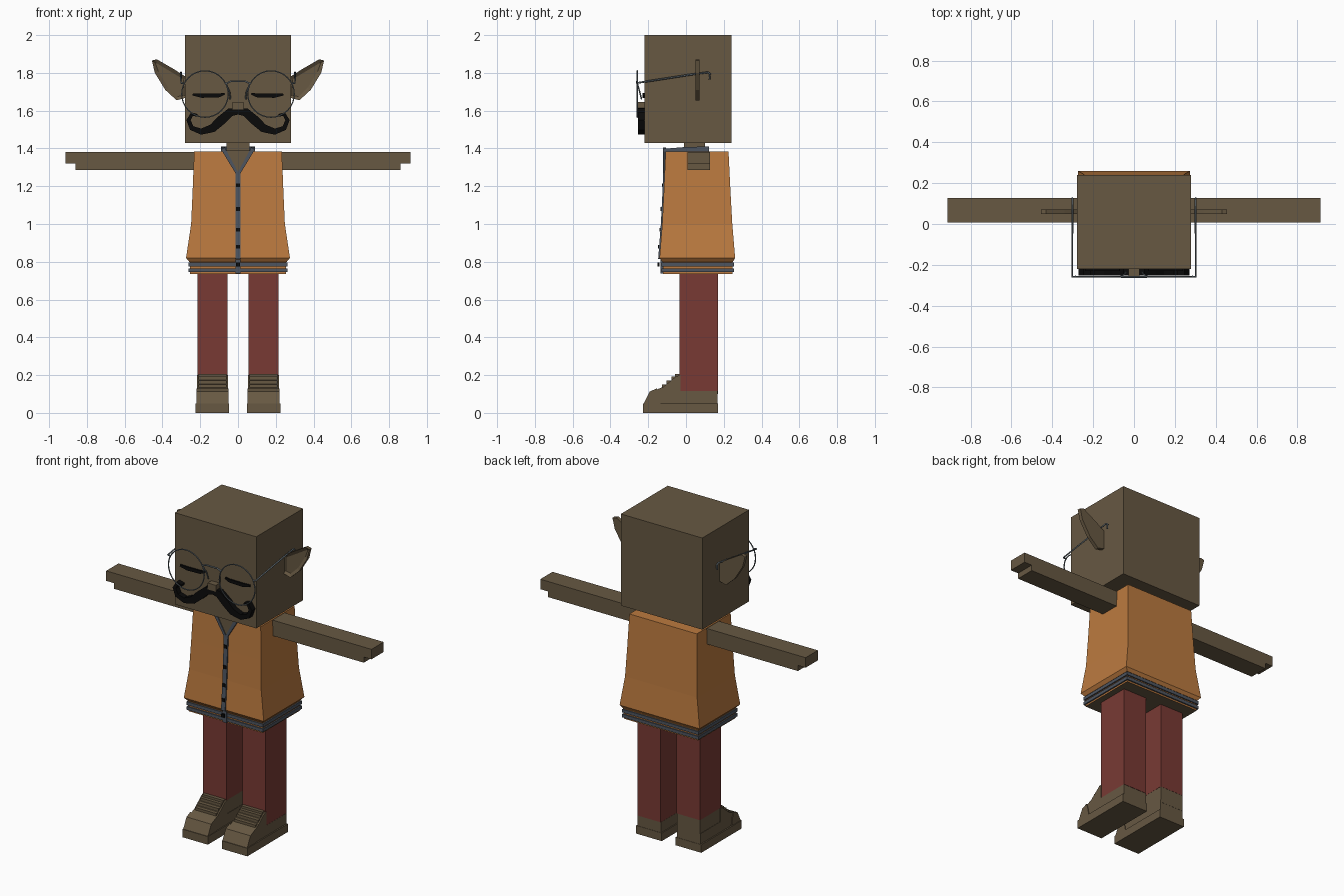
import bpy, bmesh, math
from mathutils import Vector

cube = bpy.data.objects.get("Cube")
if cube:
    bpy.data.objects.remove(cube, do_unlink=True)


def material(name, rgb):
    m = bpy.data.materials.new(name)
    m.use_nodes = True
    m.diffuse_color = (*rgb, 1)
    m.node_tree.nodes["Principled BSDF"].inputs["Base Color"].default_value = (*rgb, 1)
    return m


BROWN = material("brown", (0.135, 0.098, 0.055))
ORANGE = material("orange", (0.50, 0.195, 0.05))
RED = material("dark red", (0.19, 0.042, 0.034))
SLATE = material("slate trim", (0.075, 0.09, 0.115))
METAL = material("grey metal", (0.13, 0.16, 0.18))
BLACK = material("black", (0.003, 0.003, 0.003))


def finish(name, bm, *mats):
    bmesh.ops.recalc_face_normals(bm, faces=bm.faces)
    me = bpy.data.meshes.new(name)
    bm.to_mesh(me)
    bm.free()
    for m in mats:
        me.materials.append(m)
    ob = bpy.data.objects.new(name, me)
    bpy.context.collection.objects.link(ob)
    return ob


def loft(name, rings, *mats, under=0):
    """Skin closed rings of points and cap both ends."""
    bm = bmesh.new()
    rows = [[bm.verts.new(p) for p in r] for r in rings]
    n = len(rows[0])
    for a, b in zip(rows, rows[1:]):
        for i in range(n):
            bm.faces.new((a[i], a[(i + 1) % n], b[(i + 1) % n], b[i]))
    bm.faces.new(rows[0]).material_index = under
    bm.faces.new(rows[-1])
    return finish(name, bm, *mats)


def rect(x0, x1, y0, y1, z):
    return [(x0, y0, z), (x1, y0, z), (x1, y1, z), (x0, y1, z)]


def box(name, x, y, z, mat):
    return loft(name, [rect(*x, *y, zz) for zz in z], mat)


def extrude_x(name, profile, x0, x1, mat):
    return loft(name, [[(x, y, z) for y, z in profile] for x in (x0, x1)], mat)


def ribbon(name, pts, widths, y0, y1, mat, s=1):
    """Flat band along a path in the front plane, thick in y."""
    pts = [Vector((x, z)) for x, z in pts]
    rings = []
    for i, p in enumerate(pts):
        t = (pts[min(i + 1, len(pts) - 1)] - pts[max(i - 1, 0)]).normalized()
        n = Vector((0, 1)) if abs(p.x) < 0.001 else Vector((-t.y, t.x))
        a, b = p + n * widths[i] / 2, p - n * widths[i] / 2
        rings.append([(s * a.x, y0, a.y), (s * b.x, y0, b.y),
                      (s * b.x, y1, b.y), (s * a.x, y1, a.y)])
    return loft(name, rings, mat)


def wire(name, pts, radius, mat, cyclic=False):
    cu = bpy.data.curves.new(name, "CURVE")
    cu.dimensions = "3D"
    cu.bevel_depth = radius
    cu.bevel_resolution = 1
    cu.use_fill_caps = True
    sp = cu.splines.new("POLY")
    sp.points.add(len(pts) - 1)
    for q, p in zip(sp.points, pts):
        q.co = (*p, 1)
    sp.use_cyclic_u = cyclic
    tmp = bpy.data.objects.new(name + "_path", cu)
    bpy.context.collection.objects.link(tmp)
    bpy.context.view_layer.update()
    me = bpy.data.meshes.new_from_object(
        tmp.evaluated_get(bpy.context.evaluated_depsgraph_get()))
    bpy.data.objects.remove(tmp, do_unlink=True)
    me.materials.clear()
    me.materials.append(mat)
    ob = bpy.data.objects.new(name, me)
    bpy.context.collection.objects.link(ob)


# Head, neck and nose
box("head", (-0.28, 0.28), (-0.22, 0.24), (1.43, 2.0), BROWN)
box("neck", (-0.06, 0.06), (-0.01, 0.1), (1.36, 1.44), BROWN)
box("nose", (-0.028, 0.028), (-0.258, -0.21), (1.605, 1.645), BROWN)

# Jacket: flared body and narrower waistband
body = [(0.82, 0.275, -0.14, 0.26), (1.0, 0.248, -0.126, 0.245),
        (1.18, 0.24, -0.117, 0.235), (1.385, 0.232, -0.108, 0.225)]
loft("jacket", [rect(-0.258, 0.258, -0.125, 0.248, 0.8)]
     + [rect(-w, w, a, b, z) for z, w, a, b in body], ORANGE)
loft("waistband", [rect(-0.255, 0.255, -0.122, 0.245, z) for z in (0.735, 0.81)],
     ORANGE, BROWN, under=1)
for z in (0.745, 0.775):
    box("waist_stripe", (-0.263, 0.263), (-0.13, 0.253), (z, z + 0.02), SLATE)


def front_y(z):
    for (z0, _, a, _), (z1, _, b, _) in zip(body, body[1:]):
        if z <= z1:
            return a + (b - a) * (z - z0) / (z1 - z0)
    return body[-1][2]


# Front placket, buttons and open neckline
steps = (0.815, 1.0, 1.18, 1.27)
outer = [(front_y(z) - 0.007, z) for z in steps]
inner = [(front_y(z) + 0.005, z) for z in reversed(steps)]
extrude_x("placket", outer + inner, -0.014, 0.014, SLATE)
box("lower_placket", (-0.014, 0.014), (-0.134, -0.12), (0.737, 0.815), SLATE)
for z in (0.785, 0.88, 0.97, 1.08, 1.205):
    y = front_y(max(z, 0.82))
    box("button", (-0.01, 0.01), (y - 0.012, y), (z - 0.01, z + 0.01), BLACK)
loft("neckline", [[(-0.075, y, 1.388), (0.075, y, 1.388), (0, y, 1.26)]
                  for y in (-0.117, -0.108)], BROWN)
box("collar_back", (-0.09, 0.09), (0.1, 0.122), (1.383, 1.41), SLATE)

for s, side in ((1, "left"), (-1, "right")):
    def xs(a, b):
        return sorted((s * a, s * b))

    # Collar
    ribbon(side + "_lapel", [(0.001, 1.262), (0.04, 1.33), (0.08, 1.4)],
           (0.014, 0.018, 0.022), -0.122, -0.106, SLATE, s)
    extrude_x(side + "_collar", [(-0.118, 1.383), (0.122, 1.383), (0.122, 1.41),
                                 (0.0, 1.408), (-0.118, 1.398)], *xs(0.066, 0.09), SLATE)

    # Arm with a thinner fingertip step
    loft(side + "_arm", [[(s * x, y, z) for x, z in (
        (0.2, 1.285), (0.86, 1.285), (0.86, 1.32), (0.913, 1.32),
        (0.913, 1.382), (0.2, 1.382))] for y in (0.008, 0.128)], BROWN)

    # Leg; the right trouser ends above a taller ankle
    hem = 0.115 if s > 0 else 0.2
    box(side + "_leg", xs(0.055, 0.215), (-0.035, 0.17), (hem, 0.737), RED)
    if s < 0:
        box("right_ankle", xs(0.056, 0.214), (-0.034, 0.169), (0.1, 0.2), BROWN)

    # Shoe: sole, upper, toe cap and strap ridges
    box(side + "_sole", xs(0.048, 0.224), (-0.228, 0.17), (0, 0.05), BROWN)
    extrude_x(side + "_shoe", [(-0.222, 0.05), (0.168, 0.05), (0.168, 0.115),
                               (-0.03, 0.115), (-0.03, 0.2), (-0.05, 0.195),
                               (-0.12, 0.138), (-0.19, 0.11)], *xs(0.054, 0.216), BROWN)
    extrude_x(side + "_toe_cap", [(-0.224, 0.05), (-0.135, 0.05), (-0.145, 0.1),
                                  (-0.155, 0.129), (-0.192, 0.113)],
              *xs(0.05, 0.22), BROWN)
    for y, z in ((-0.115, 0.142), (-0.09, 0.163), (-0.065, 0.183), (-0.045, 0.197)):
        box(side + "_strap", xs(0.062, 0.208), (y - 0.012, y + 0.012),
            (z - 0.009, z + 0.009), BROWN)

    # Pointed ear with a sunken inner face
    bm = bmesh.new()
    outline = ((0.27, 1.775), (0.34, 1.82), (0.43, 1.872), (0.456, 1.865),
               (0.44, 1.80), (0.385, 1.71), (0.325, 1.655), (0.27, 1.67))
    back = [bm.verts.new((s * x, 0.072, z)) for x, z in outline]
    front = [bm.verts.new((s * x, 0.05, z)) for x, z in outline]
    for i in range(len(back)):
        j = (i + 1) % len(back)
        bm.faces.new((back[i], back[j], front[j], front[i]))
    bm.faces.new(back)
    face = bm.faces.new(front)
    bmesh.ops.recalc_face_normals(bm, faces=bm.faces)
    bmesh.ops.inset_individual(bm, faces=[face], thickness=0.02, depth=-0.012)
    finish(side + "_ear", bm, BROWN)

    # Closed eye
    ribbon(side + "_eye", [(0.07, 1.69), (0.1, 1.681), (0.19, 1.679), (0.24, 1.686)],
           (0.01, 0.02, 0.022, 0.012), -0.229, -0.219, BLACK, s)

    # Curled moustache half
    ribbon(side + "_moustache",
           [(0, 1.597), (0.04, 1.592), (0.09, 1.548), (0.135, 1.507), (0.195, 1.489),
            (0.245, 1.508), (0.262, 1.55), (0.243, 1.582), (0.215, 1.575)],
           (0.035, 0.045, 0.05, 0.044, 0.032, 0.026, 0.022, 0.02, 0.014),
           -0.253, -0.219, BLACK, s)

    # Spectacles: rim, nose pad and temple
    wire(side + "_rim", [(s * (0.175 + 0.123 * math.cos(a)), -0.258,
                          1.688 + 0.123 * math.sin(a))
                         for a in (math.tau * i / 32 for i in range(32))],
         0.0035, METAL, True)
    wire(side + "_nose_pad", [(s * 0.064, -0.258, 1.745), (s * 0.045, -0.245, 1.70),
                              (s * 0.04, -0.235, 1.66)], 0.004, METAL)
    wire(side + "_temple", [(s * 0.285, -0.258, 1.745), (s * 0.302, -0.258, 1.747),
                            (s * 0.302, 0.02, 1.79), (s * 0.302, 0.115, 1.803),
                            (s * 0.302, 0.127, 1.795), (s * 0.302, 0.125, 1.765)],
         0.005, METAL)

wire("bridge", [(-0.066, -0.258, 1.742), (-0.04, -0.26, 1.755),
                (0.04, -0.26, 1.755), (0.066, -0.258, 1.742)], 0.005, METAL)
